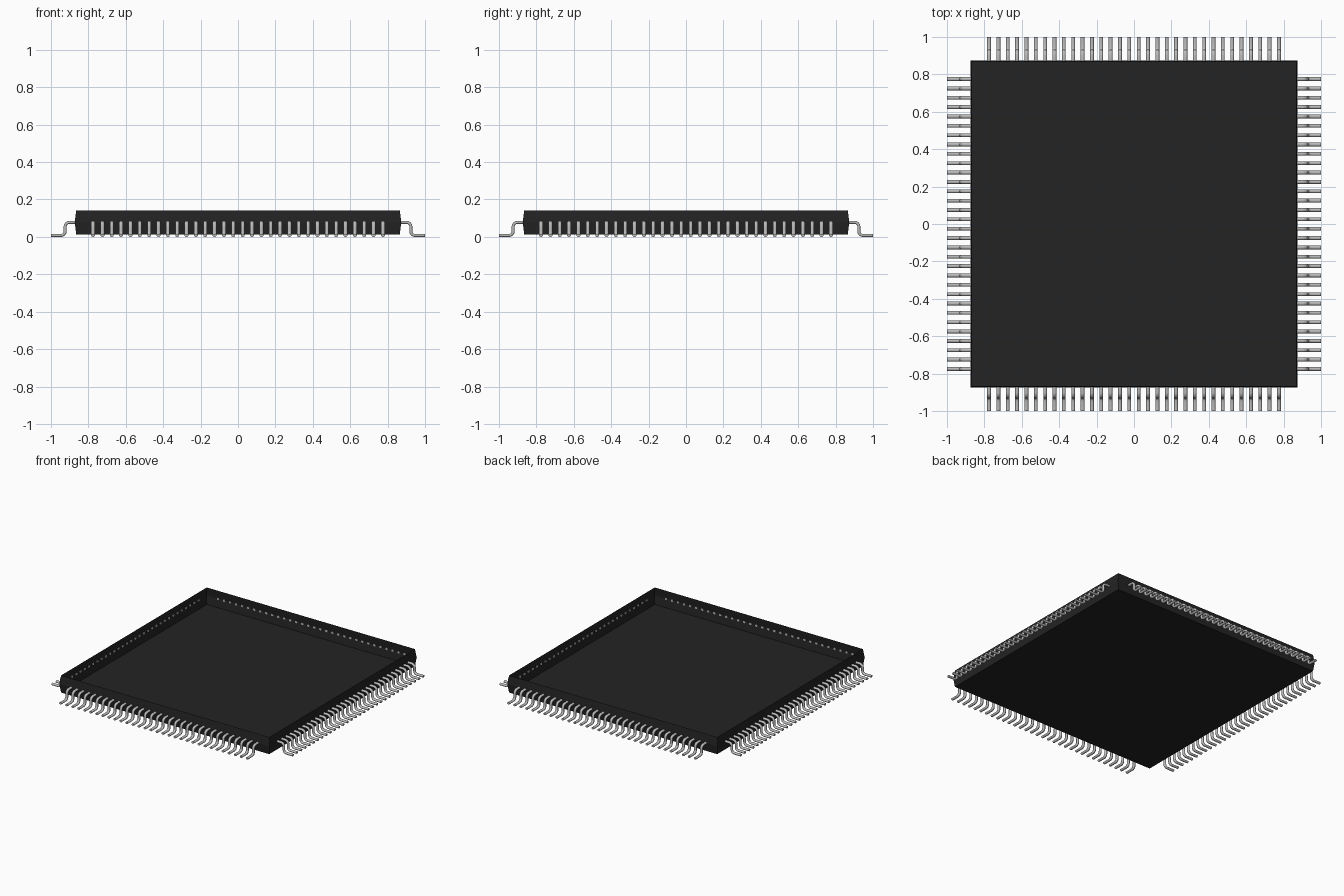
import bpy
import bmesh
from math import pi, sin, cos
from mathutils import Vector

if "Cube" in bpy.data.objects:
    bpy.data.objects.remove(bpy.data.objects["Cube"], do_unlink=True)


def make_material(name, grey, roughness):
    mat = bpy.data.materials.new(name)
    mat.use_nodes = True
    colour = (grey, grey, grey, 1)
    mat.diffuse_color = colour
    shader = mat.node_tree.nodes["Principled BSDF"]
    shader.inputs["Base Color"].default_value = colour
    shader.inputs["Roughness"].default_value = roughness
    return mat


def finish(bm, name, mat):
    mesh = bpy.data.meshes.new(name)
    bm.to_mesh(mesh)
    bm.free()
    mesh.materials.append(mat)
    return mesh


def add_object(name, mesh, turn=0):
    obj = bpy.data.objects.new(name, mesh)
    obj.rotation_euler.z = turn
    bpy.context.collection.objects.link(obj)
    return obj


def bridge(bm, rings):
    for low, high in zip(rings, rings[1:]):
        n = len(low)
        for i in range(n):
            j = (i + 1) % n
            bm.faces.new((low[i], low[j], high[j], high[i]))


black = make_material("black plastic", 0.017, 0.7)
silver = make_material("silver metal", 0.5, 0.5)

# Package body: open-topped thin shell, widest at mid height
bm = bmesh.new()
rings = []
for half, z in ((0.865, 0.014), (0.873, 0.078), (0.865, 0.142)):
    rings.append([bm.verts.new((x * half, y * half, z))
                  for x, y in ((-1, -1), (1, -1), (1, 1), (-1, 1))])
bridge(bm, rings)
bm.faces.new(rings[0][::-1])
add_object("package_body", finish(bm, "package_body", black))


# Pin centre line: shoulder, bend down, bend out, foot
WIDTH, THICK, TOP, FOOT, RISER, BEND = 0.01, 0.008, 0.078, 0.008, 0.924, 0.022
SIDES, STEPS, COUNT, PITCH = 8, 4, 32, 0.05
path = [(0.869, TOP, 0)]
for i in range(STEPS + 1):
    a = pi / 2 * i / STEPS
    path.append((RISER - BEND + BEND * sin(a), TOP - BEND + BEND * cos(a), a))
for i in range(STEPS + 1):
    a = pi / 2 * (1 - i / STEPS)
    path.append((RISER + BEND - BEND * sin(a), FOOT + BEND - BEND * cos(a), a))
path.append((1.0, FOOT, 0))


def add_pin(bm, y):
    rings = []
    for x, z, slope in path:
        normal = Vector((sin(slope), 0, cos(slope)))
        ring = []
        for k in range(SIDES):
            t = 2 * pi * (k + 0.5) / SIDES
            side = Vector((0, WIDTH * cos(t) / cos(pi / SIDES), 0))
            lift = normal * (THICK * sin(t) / cos(pi / SIDES))
            ring.append(bm.verts.new(Vector((x, y, z)) + side + lift))
        rings.append(ring)
    bridge(bm, rings)
    bm.faces.new(rings[0][::-1])
    bm.faces.new(rings[-1])


# One row of pins, repeated on the four sides
bm = bmesh.new()
for n in range(COUNT):
    add_pin(bm, (n - (COUNT - 1) / 2) * PITCH)
bmesh.ops.recalc_face_normals(bm, faces=bm.faces)
row = finish(bm, "pin_row", silver)
for i, side in enumerate(("left", "back", "right", "front")):
    obj = add_object(side + "_pins", row, i * pi / 2)

bpy.ops.object.select_all(action="DESELECT")
obj.select_set(True)
bpy.context.view_layer.objects.active = obj
for poly in row.polygons:
    poly.use_smooth = len(poly.vertices) == 4
